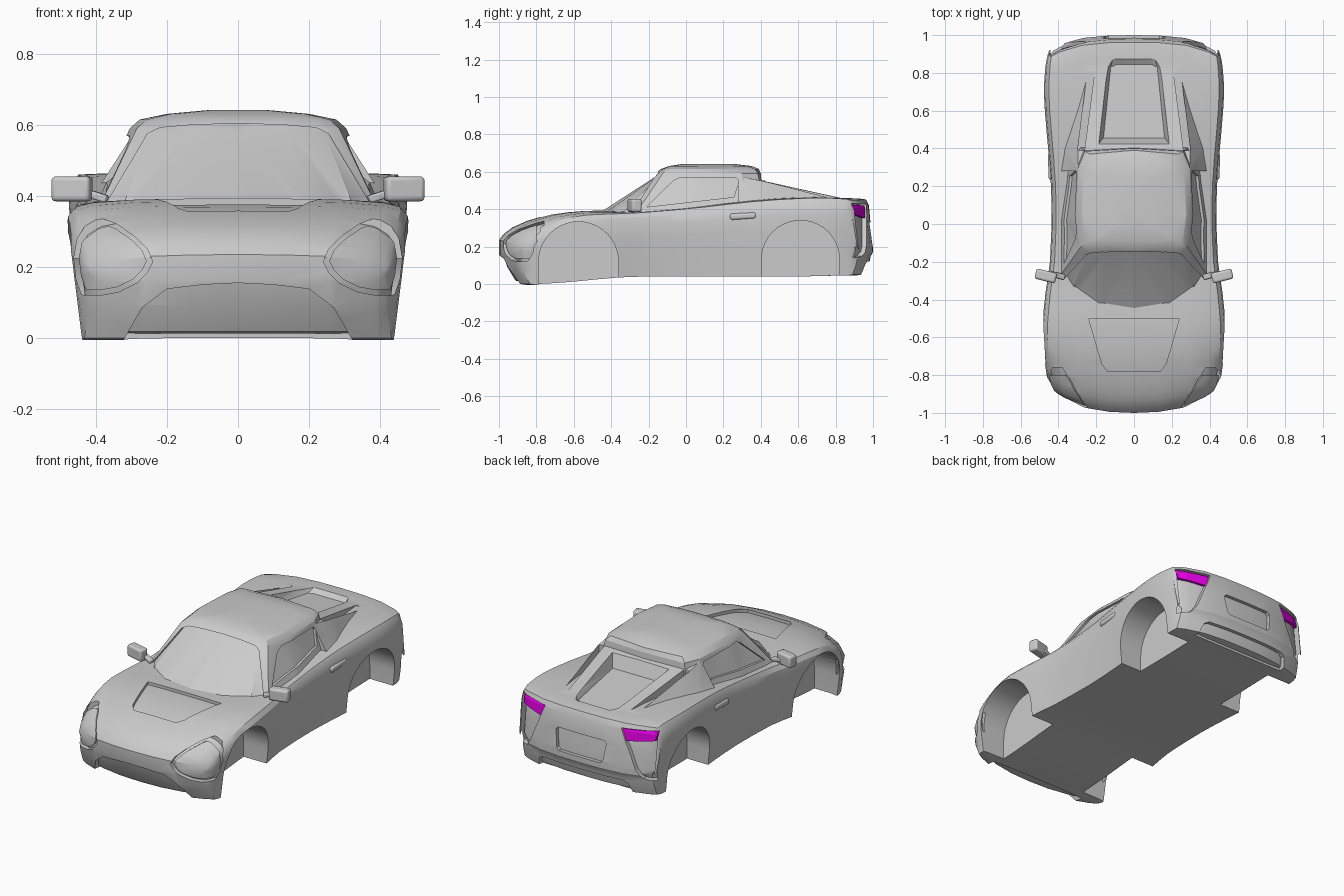
import bpy, bmesh, math
from mathutils import Vector

if "Cube" in bpy.data.objects:
    bpy.data.objects.remove(bpy.data.objects["Cube"])


def loft(name, rings, cap=0):
    """Bridge closed rings; cap>0 fills the ends with paired quads."""
    bm = bmesh.new()
    rows = [[bm.verts.new(p) for p in r] for r in rings]
    n = len(rows[0])
    for a, b in zip(rows, rows[1:]):
        for i in range(n):
            j = (i + 1) % n
            bm.faces.new((a[i], a[j], b[j], b[i]))
    for r in (rows[0], rows[-1]):
        if cap:
            h = n // 2
            for i in range(-((h - 1) // 2), (h - 1) // 2):
                bm.faces.new([r[k % n] for k in (i, i + 1, h - 1 - i, h - i)])
        else:
            bm.faces.new(r)
    bmesh.ops.triangulate(bm, faces=bm.faces)
    bmesh.ops.recalc_face_normals(bm, faces=bm.faces)
    me = bpy.data.meshes.new(name)
    bm.to_mesh(me)
    bm.free()
    ob = bpy.data.objects.new(name, me)
    bpy.context.collection.objects.link(ob)
    return ob


def prism(name, poly, axis, a, b, sx=1):
    def pt(p, t):
        q = {'x': (t, p[0], p[1]), 'y': (p[0], t, p[1]), 'z': (p[0], p[1], t)}[axis]
        return (q[0] * sx, q[1], q[2])
    return loft(name, [[pt(p, a) for p in poly], [pt(p, b) for p in poly]])


def volume(me):
    bm = bmesh.new()
    bm.from_mesh(me)
    v = bm.calc_volume() if bm.faces else 0
    bm.free()
    return v


def combine(ob, other, op='DIFFERENCE'):
    """Apply a boolean, checking the volume; a failed union just joins."""
    v = volume(ob.data)
    lo, hi = {'UNION': (.98, 9), 'DIFFERENCE': (.3, 1.001), 'INTERSECT': (1e-5, 1)}[op]
    for solver in ('MANIFOLD', 'EXACT'):
        m = ob.modifiers.new('b', 'BOOLEAN')
        m.operation, m.object, m.solver = op, other, solver
        dg = bpy.context.evaluated_depsgraph_get()
        me = bpy.data.meshes.new_from_object(ob.evaluated_get(dg))
        ob.modifiers.clear()
        if lo * v < volume(me) < hi * v and (op != 'DIFFERENCE' or volume(me) < v - 1e-7):
            ob.data = me
            break
    else:
        print('boolean failed', ob.name, other.name, op)
        if op == 'UNION':
            bm = bmesh.new()
            bm.from_mesh(ob.data)
            bm.from_mesh(other.data)
            bm.to_mesh(ob.data)
            bm.free()
    bpy.data.objects.remove(other)


def shrunk(ob, name, s, c):
    """Copy scaled about c: it shows as the floor of every recess."""
    o = bpy.data.objects.new(name, ob.data.copy())
    bpy.context.collection.objects.link(o)
    for v in o.data.vertices:
        v.co = Vector([c[k] + (v.co[k] - c[k]) * s[k] for k in range(3)])
    return o


def mirror_ring(half):
    return half + [(-x, y, z) for x, y, z in reversed(half[1:-1])]


def sym(poly):
    return poly + [(-x, z) for x, z in reversed(poly) if x > 0]


def smooth(ob):
    bpy.ops.object.select_all(action='DESELECT')
    ob.select_set(True)
    bpy.context.view_layer.objects.active = ob
    bpy.ops.object.shade_smooth_by_angle(angle=math.radians(28))


# main body: stations of y, half width, bottom, shoulder, centre top
ST = [(-1.0, .43, .16, .20, .235), (-.975, .445, .08, .235, .268), (-.93, .46, 0, .268, .302),
      (-.85, .47, 0, .305, .338), (-.72, .48, .005, .345, .374), (-.55, .485, .018, .368, .393),
      (-.36, .468, .035, .376, .39), (-.2, .445, .04, .385, .39), (.1, .436, .04, .412, .42),
      (.35, .45, .04, .44, .45), (.6, .472, .04, .457, .465), (.8, .476, .045, .46, .462),
      (.93, .468, .045, .454, .457), (.962, .462, .05, .445, .452), (.978, .458, .10, .41, .42),
      (.988, .455, .15, .30, .31), (1.0, .45, .17, .2, .215)]


def dense(tab):
    out = []
    for i in range(len(tab) - 1):
        p0, p1, p2, p3 = (tab[max(0, min(len(tab) - 1, i + k))] for k in (-1, 0, 1, 2))
        out.append(p1)
        if .08 < p2[0] - p1[0]:
            out.append([(9 * (b + c) - a - d) / 16 if k else (b + c) / 2
                        for k, (a, b, c, d) in enumerate(zip(p0, p1, p2, p3))])
    return out + [tab[-1]]


def section(y, w, zb, zs, zc):
    h, d = zs - zb, zc - zs
    half = [(0, zb), (.3, zb), (.6, zb), (.85, zb), (.94, zb), (.97, zb + .35 * h), (.99, zb + .6 * h),
            (1, zb + .8 * h), (.985, zb + .93 * h), (.945, zs), (.85, zs + .5 * d),
            (.6, zs + .85 * d), (.3, zs + .97 * d), (0, zc)]
    ff = max(0, min(1, (-y - .5) / .5))
    fr = max(0, min(1, (y - .6) / .35))
    pts = []
    for f, z in half:
        x = f * w
        pts.append((x, y + ff * (.3 * x**2 + 1.6 * x**4) - fr * (.1 * x**2 + 1.5 * x**4), z))
    return mirror_ring(pts)


body = loft('car_body', [section(*s) for s in dense(ST)], cap=1)
C = (0, 0, .2)
liner = shrunk(body, 'liner', (.955, .98, .91), C)
lamp_src = shrunk(body, 'lamp_source', (.985, .992, .97), C)

# recesses: mouth, hood vent, plate, diffuser, headlights, tail light pockets
combine(body, prism('mouth', sym([(0, .155), (.1, .15), (.2, .138), (.27, .085), (.33, -.02)]), 'y', -1.1, -.84))
combine(body, prism('vent', sym([(.24, -.5), (.17, -.74), (.14, -.78)]), 'z', .25, .6))
combine(body, prism('plate', sym([(.15, .33), (.165, .315), (.15, .215), (.135, .2)]), 'y', .88, 1.1))
combine(body, prism('diffuser', sym([(.26, .12), (.29, .105), (.33, -.02)]), 'y', .9, 1.1))
HL = [(.24, .215), (.255, .25), (.29, .285), (.34, .32), (.39, .34), (.425, .325), (.452, .28), (.462, .225),
      (.455, .165), (.44, .122), (.39, .12), (.335, .13), (.285, .155), (.255, .185)]
TL = [(.25, .425), (.445, .43), (.44, .14), (.38, .15), (.345, .2)]
for s in (1, -1):
    combine(body, prism('headlight_cut', HL, 'y', -1.1, -.76, s))
    combine(body, prism('tail_cut', TL, 'y', .85, 1.1, s))
combine(body, liner, 'UNION')

# headlight lenses: inner shape standing slightly proud of the channel
hc = (.36, .228)
HI = [(hc[0] + (x - hc[0]) * .86, hc[1] + (z - hc[1]) * .86) for x, z in HL]
for s, side in ((1, 'left'), (-1, 'right')):
    lens = shrunk(lamp_src, 'headlight_lens_' + side, (1, 1, 1), C)
    combine(lens, prism('c', HI, 'y', -1.1, -.8, s), 'INTERSECT')
    smooth(lens)

# cabin: plan outlines stacked in z
LV = [(.36, [(0, -.51), (.2, -.475), (.34, -.37), (.395, -.28), (.405, 0), (.375, .32), (.30, .42), (0, .42)]),
      (.59, [(0, -.165), (.15, -.16), (.25, -.15), (.285, -.125), (.305, .05), (.295, .3), (.26, .385), (0, .4)]),
      (.615, [(0, -.135), (.14, -.13), (.22, -.12), (.257, -.1), (.277, .05), (.265, .28), (.235, .37), (0, .39)]),
      (.631, [(0, -.09), (.12, -.09), (.17, -.085), (.19, -.07), (.2, .05), (.19, .26), (.16, .33), (0, .35)]),
      (.642, [(0, -.02), (.04, -.02), (.07, -.01), (.08, 0), (.08, .08), (.08, .2), (.06, .25), (0, .26)])]
cabin = loft('cabin', [mirror_ring([(x, y, z) for x, y in pl]) for z, pl in LV])
glass = shrunk(cabin, 'glass', (.965, .97, .94), (0, .12, .40))
combine(cabin, prism('screen', sym([(0, .604), (.13, .6), (.22, .592), (.255, .575), (.275, .54), (.37, .38)]),
                     'y', -.7, 0))
for s in (1, -1):
    combine(cabin, prism('window', [(-.21, .412), (-.07, .55), (-.03, .57), (.27, .566), (.283, .55), (.255, .465)],
                         'x', .15, .6, s))
combine(cabin, glass, 'UNION')

# rear buttress deck with side slots
deck = loft('deck', [mirror_ring([(0, y, .38), (xo, y, .38), (xo, y, zo), (xr, y, zr), (0, y, zr + .004)])
                     for y, xo, zo, xr, zr in ((.28, .385, .435, .295, .575), (.4, .365, .45, .298, .553),
                                               (.86, .235, .445, .215, .452))])
for s in (1, -1):
    combine(deck, prism('slot', [(.262, .39), (.298, .39), (.247, .81), (.208, .81)], 'z', .455, .7, s))
combine(body, cabin, 'UNION')
combine(body, deck, 'UNION')


# sunken engine cover behind the roof
def cover(k, z0, z1):
    pl = [(.19 * k, .42), (.145 * k, .83), (.11 * k, .64 + .24 * k), (-.11 * k, .64 + .24 * k),
          (-.145 * k, .83), (-.19 * k, .42)]
    return [(x, y if y > .5 else .66 - .24 * k, z0 + (z1 - z0) * (y - .42) / .46) for x, y in pl]


combine(body, loft('cover_cut', [cover(.85, .475, .435), cover(1, .56, .463), cover(1.02, .61, .6)]))


# wheel arches
def arch(yc, r, zc):
    return [(yc + r * math.cos(a), zc + r * math.sin(a)) for a in
            [math.pi * k / 20 for k in range(21)]] + [(yc - r, -.1), (yc + r, -.1)]


for s in (1, -1):
    combine(body, prism('arch', arch(-.575, .213, .12), 'x', .29, .6, s))
    combine(body, prism('arch', arch(.612, .208, .132), 'x', .29, .6, s))
smooth(body)

# tail lights
mat = bpy.data.materials.new('tail_light')
mat.diffuse_color = (.8, 0, .8, 1)
mat.use_nodes = True
mat.node_tree.nodes["Principled BSDF"].inputs["Base Color"].default_value = mat.diffuse_color
for s, side in ((1, 'left'), (-1, 'right')):
    lamp = shrunk(lamp_src, 'tail_light_' + side, (1, 1, 1), C)
    combine(lamp, prism('c', [(.255, .418), (.438, .424), (.43, .37), (.28, .352)], 'y', .84, 1.1, s), 'INTERSECT')
    lamp.data.materials.clear()
    lamp.data.materials.append(mat)
bpy.data.objects.remove(lamp_src)


# mirrors and door handles
def block(name, loc, size, rot=(0, 0, 0), bev=.012):
    bpy.ops.mesh.primitive_cube_add(size=1, location=loc, rotation=rot)
    ob = bpy.context.object
    ob.name = name
    ob.scale = size
    bpy.ops.object.transform_apply(location=False, rotation=False, scale=True)
    m = ob.modifiers.new('bevel', 'BEVEL')
    m.width, m.segments = bev, 3
    smooth(ob)


for s, side in ((1, 'left'), (-1, 'right')):
    block('mirror_' + side, (.467 * s, -.275, .42), (.112, .055, .07), (0, 0, .25 * s))
    block('mirror_arm_' + side, (.405 * s, -.272, .402), (.08, .03, .022), (0, -.3 * s, .25 * s), .006)
    block('door_handle_' + side, (.441 * s, .305, .363), (.026, .14, .034), (.06, 0, -.03 * s))
